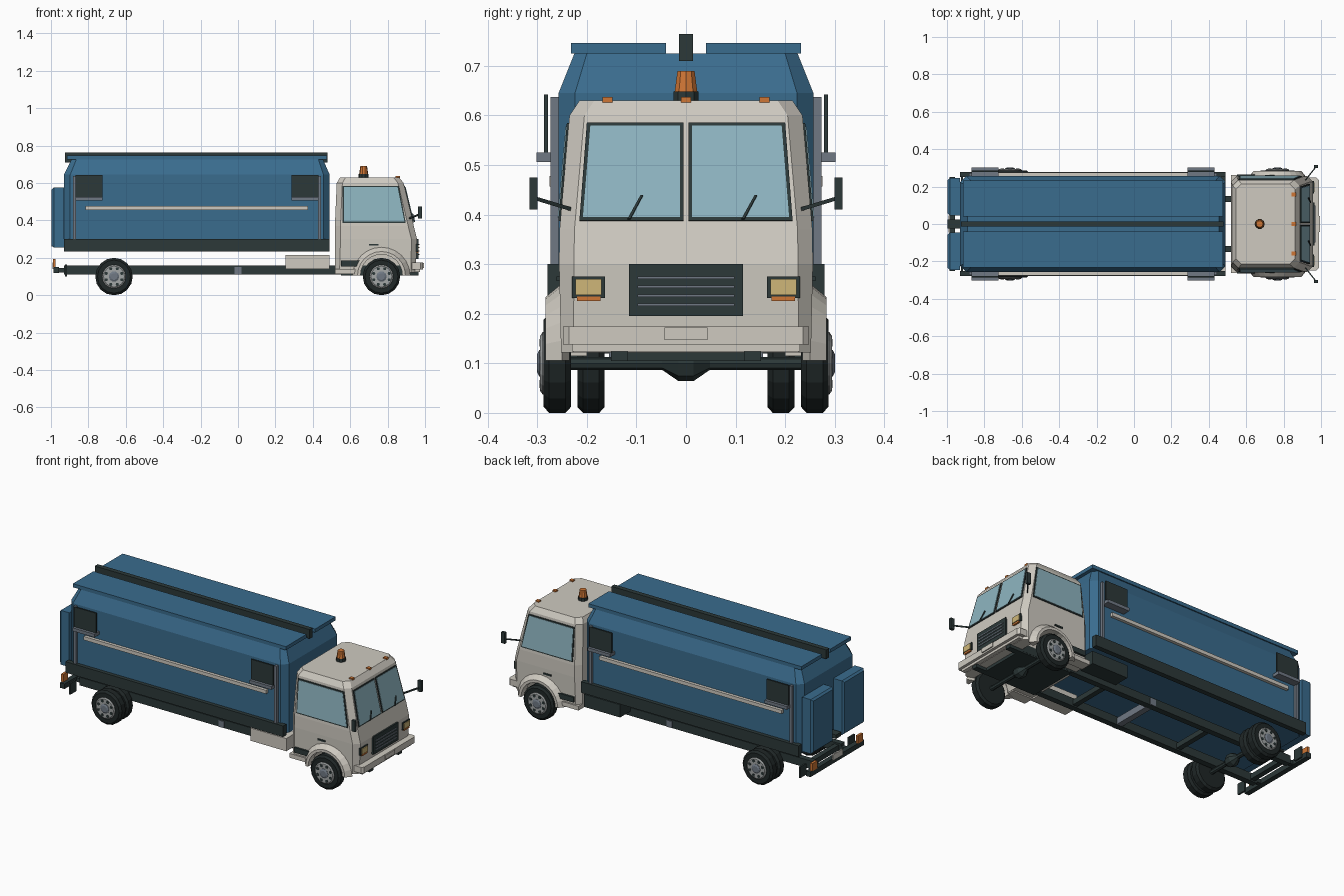
import bpy, math
from mathutils import Vector

cube = bpy.data.objects.get("Cube")
if cube:
    bpy.data.objects.remove(cube, do_unlink=True)


def material(name, r, g, b):
    m = bpy.data.materials.new(name)
    m.use_nodes = True
    m.diffuse_color = (r, g, b, 1)
    m.node_tree.nodes["Principled BSDF"].inputs["Base Color"].default_value = (r, g, b, 1)
    return m


WHITE = material("warm white paint", .62, .59, .53)
BLUE = material("container blue", .042, .15, .27)
DARK = material("dark trim", .025, .04, .04)
TYRE = material("tyre rubber", .014, .02, .02)
GLASS = material("window glass", .27, .46, .53)
ORANGE = material("signal orange", .62, .18, .035)
LENS = material("headlight lens", .62, .47, .19)
GREY = material("steel grey", .16, .19, .23)
SILVER = material("rim silver", .36, .38, .38)


def loft(name, rings, mat):
    """Skin a list of equal rings and cap both ends."""
    n = len(rings[0])
    verts = [tuple(p) for ring in rings for p in ring]
    faces = [list(range(n)), list(range(len(verts) - n, len(verts)))]
    for k in range(len(rings) - 1):
        for i in range(n):
            a, b = k * n + i, k * n + (i + 1) % n
            faces.append([a, b, b + n, a + n])
    me = bpy.data.meshes.new(name)
    me.from_pydata(verts, [], faces)
    me.materials.append(mat)
    ob = bpy.data.objects.new(name, me)
    bpy.context.collection.objects.link(ob)
    import bmesh
    bm = bmesh.new()
    bm.from_mesh(me)
    bmesh.ops.recalc_face_normals(bm, faces=bm.faces)
    bm.to_mesh(me)
    bm.free()
    return ob


def box(name, x, y, z, mat):
    return loft(name, [[(a, y[0], z[0]), (a, y[1], z[0]), (a, y[1], z[1]), (a, y[0], z[1])] for a in x], mat)


def pair(name, x, y, z, mat):
    for side, s in (("left", 1), ("right", -1)):
        box(f"{side}_{name}", x, (s * y[0], s * y[1]), z, mat)


def plate(name, pts, out, mat):
    """Thin plate on a sloped quad, pushed along a vector."""
    return loft(name, [pts, [Vector(p) + Vector(out) for p in pts]], mat)


def turned(name, profile, x, z, mat, s=1, n=16):
    """Turn (radius, y) points around a crosswise axle."""
    return loft(name, [[(x + r * math.cos(i * math.tau / n), s * y, z + r * math.sin(i * math.tau / n))
                        for i in range(n)] for r, y in profile], mat)


def upright(name, profile, x, y, mat, n=10):
    return loft(name, [[(x + r * math.cos(i * math.tau / n), y + r * math.sin(i * math.tau / n), z)
                        for i in range(n)] for r, z in profile], mat)


def clipped(x0, x1, y, z, c):
    """Horizontal rectangle with clipped corners."""
    return [(x0 + c, -y, z), (x1 - c, -y, z), (x1, c - y, z), (x1, y - c, z),
            (x1 - c, y, z), (x0 + c, y, z), (x0, y - c, z), (x0, c - y, z)]


# Container body and roof
loft("container_body", [clipped(-.93, .49, .257, .24, .033), clipped(-.93, .49, .257, .645, .033),
                        clipped(-.89, .455, .225, .725, .025)], BLUE)
pair("roof_lid", (-.915, .475), (.04, .232), (.725, .746), BLUE)
box("roof_rail", (-.925, .478), (-.014, .014), (.71, .764), DARK)

# Container side fittings
pair("skirt_beam", (-.93, .49), (.25, .279), (.235, .3), DARK)
pair("side_strip", (-.815, .375), (.255, .275), (.457, .478), WHITE)
for end, a, b, post in (("rear", -.87, -.725, -.875), ("front", .285, .43, .435)):
    pair(f"{end}_side_panel", (a, b), (.278, .286), (.525, .642), DARK)
    pair(f"{end}_side_ledge", (a, b), (.255, .302), (.506, .525), GREY)
    pair(f"{end}_side_post", (post - .008, post + .008), (.255, .273), (.3, .637), GREY)

# Rear doors
for s in (1, -1):
    door = [(.045, .255), (.245, .255), (.245, .575), (.045, .575)]
    inner = [(.055, .265), (.235, .265), (.235, .565), (.055, .565)]
    loft("rear_door", [[(x, s * y, z) for y, z in ring]
                       for x, ring in ((-.93, door), (-.985, door), (-.996, inner))], BLUE)
box("rear_latch", (-.996, -.925), (-.024, .024), (.262, .285), DARK)

# Chassis
pair("chassis_rail", (-.93, .91), (.117, .151), (.112, .16), DARK)
for i, x in enumerate((-.9, -.4, .3, .88)):
    box(f"crossmember_{i}", (x - .015, x + .015), (-.13, .13), (.12, .15), DARK)
box("grey_crossmember", (-.018, .018), (-.155, .155), (.113, .152), GREY)
box("tool_box", (.255, .49), (-.25, -.155), (.14, .215), WHITE)
box("fuel_tank", (.255, .49), (.155, .25), (.14, .215), DARK)
pair("mount_arm", (-.97, -.92), (.117, .14), (.122, .145), DARK)
pair("mud_flap", (-.925, -.915), (.2, .255), (.1, .165), DARK)
box("rear_bumper", (-.987, -.957), (-.25, .25), (.12, .15), DARK)
box("rear_plate", (-.992, -.984), (-.045, .045), (.14, .175), WHITE)
pair("tail_lamp", (-.99, -.975), (.19, .235), (.15, .195), ORANGE)

# Wheels and axles
FRONT, REAR, AXLE = .767, -.663, .1
tyre = [(.062, .232), (.088, .232), (.1, .243), (.1, .276), (.088, .287), (.064, .287)]
for s in (1, -1):
    for end, x in (("front", FRONT), ("rear", REAR)):
        turned(f"{end}_tyre", tyre, x, AXLE, TYRE, s)
        if x == REAR:
            turned("inner_tyre", [(r, y - .068) for r, y in tyre], x, AXLE, TYRE, s)
        turned(f"{end}_rim", [(.063, .25), (.063, .289), (.056, .294), (.03, .294)], x, AXLE, SILVER, s)
        turned(f"{end}_hub", [(.028, .28), (.028, .296), (.018, .301)], x, AXLE, GREY, s, 10)
        for k in range(8):
            a = (k + .5) * math.tau / 8
            turned(f"{end}_rim_hole", [(.009, .29), (.009, .296)],
                   x + .045 * math.cos(a), AXLE + .045 * math.sin(a), DARK, s, 6)
for end, x in (("front", FRONT), ("rear", REAR)):
    turned(f"{end}_axle", [(.013, -.25), (.013, .25)], x, AXLE, DARK, 1, 8)
    turned(f"{end}_differential", [(.012, -.05), (.036, -.015), (.036, .015), (.012, .05)], x, AXLE, DARK, 1, 8)

# Cab shell with wheel arches cut out
cab = loft("cab_shell", [clipped(.518, .95, .252, .122, .025), clipped(.518, .957, .256, .3, .03),
                         clipped(.518, .94, .255, .37, .03), clipped(.528, .885, .235, .6, .03),
                         clipped(.545, .862, .215, .63, .03)], WHITE)
for s in (1, -1):
    cutter = turned("arch_cutter", [(.118, .15), (.118, .35)], FRONT, AXLE, WHITE, s, 24)
    cutter.hide_render = True
    mod = cab.modifiers.new("arch", 'BOOLEAN')
    mod.operation = 'DIFFERENCE'
    mod.solver = 'EXACT'
    mod.object = cutter
    bpy.context.view_layer.objects.active = cab
    bpy.ops.object.modifier_apply(modifier=mod.name)
    bpy.data.objects.remove(cutter, do_unlink=True)
    # Flared fender around the arch
    arch = []
    for k in range(13):
        a = math.pi * k / 12
        c, d = math.cos(a), math.sin(a)
        arch.append([(FRONT + r * c, s * y, AXLE + .006 + r * d)
                     for r, y in ((.112, .235), (.112, .283), (.128, .283), (.155, .25))])
    loft("fender", arch, WHITE)


def front_x(z):
    return .94 - (z - .37) * .239


def side_y(z):
    return .255 - (z - .37) * .087


# Windows: dark frame with a smaller pane on top
for s in (1, -1):
    for part, g, lift, mat in (("frame", 0, .004, DARK), ("pane", .007, .006, GLASS)):
        lo, hi = .387 + g, .585 - g
        plate(f"windshield_{part}", [(front_x(z), s * y, z) for y, z in
              ((.005 + g, lo), (.215 - g, lo), (.2 - g, hi), (.005 + g, hi))], (lift, 0, lift * .24), mat)
        plate(f"side_window_{part}", [(x, s * side_y(z), z) for x, z in
              ((.56 + g, lo), (.897 - g, lo), (.86 - g, hi), (.56 + g, hi))], (0, s * lift, 0), mat)
    # Wiper
    y = .115 * s
    plate("wiper", [(front_x(z) + .006, y + d, z) for d, z in
          ((-.003, .39), (.003, .39), (.028, .437), (.023, .437))], (.006, 0, .002), DARK)
    # Mirror and its arm
    box("mirror", (.962, .985), (s * .3, s * .316), (.41, .475), DARK)
    loft("mirror_arm", [[(x + a, s * y, z + b) for a, b in ((-.004, -.004), (.004, -.004), (.004, .004), (-.004, .004))]
                        for x, y, z in ((.915, .232, .411), (.972, .305, .433))], DARK)

# Doors, steps and handles
pair("door_handle", (.7, .75), (.25, .261), (.266, .275), DARK)
pair("cab_step", (.55, .655), (.2, .265), (.155, .185), DARK)
pair("cab_sill", (.518, .65), (.2, .262), (.115, .14), WHITE)

# Nose: grille, lamps and bumper
box("grille_frame", (.945, .966), (-.115, .115), (.195, .3), DARK)
for k in range(4):
    z = .216 + k * .018
    box(f"grille_slat_{k}", (.96, .97), (-.098, .098), (z, z + .005), GREY)
pair("headlamp_frame", (.94, .962), (.163, .23), (.232, .275), DARK)
pair("headlamp_lens", (.955, .966), (.17, .223), (.238, .27), LENS)
pair("indicator", (.94, .964), (.172, .22), (.226, .235), ORANGE)
loft("front_bumper", [clipped(.9, .988, .248, z, .012) for z in (.138, .174)], WHITE)
box("bumper_lip", (.9, .972), (-.23, .23), (.124, .14), WHITE)
box("front_plate", (.98, .994), (-.043, .043), (.147, .172), WHITE)
pair("tow_mount", (.88, .965), (.117, .151), (.105, .124), DARK)
box("cab_underframe", (.55, .9), (-.15, .15), (.105, .125), DARK)

# Roof lights
upright("beacon_base", [(.027, .625), (.027, .648)], .672, 0, DARK)
upright("beacon", [(.024, .648), (.018, .69)], .672, 0, ORANGE)
for k in (-1, 0, 1):
    y = k * .158
    box("marker_lamp", (.843, .865), (y - .01, y + .01), (.62, .637), ORANGE)
